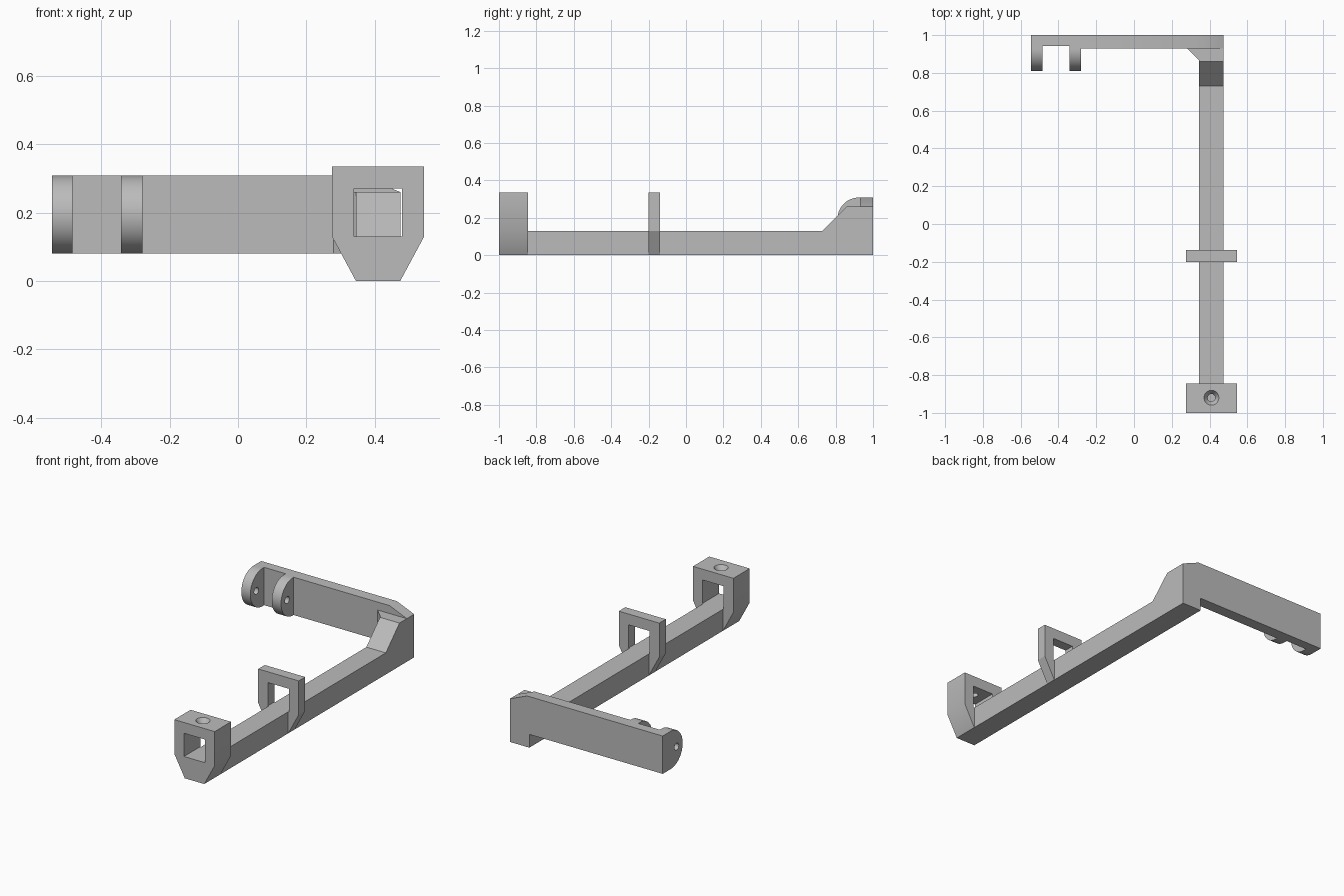
import bpy, bmesh, math
from mathutils import Vector

if "Cube" in bpy.data.objects:
    bpy.data.objects.remove(bpy.data.objects["Cube"], do_unlink=True)

grey = bpy.data.materials.new("plain grey")
grey.use_nodes = True
grey.diffuse_color = (0.5, 0.5, 0.5, 1)
grey.node_tree.nodes["Principled BSDF"].inputs["Base Color"].default_value = grey.diffuse_color


def prism(name, outline, axis, start, end):
    """Extrude a 2D outline along an axis; the outline uses the other two axes in order."""
    bm = bmesh.new()
    rest = [i for i in range(3) if i != axis]
    verts = []
    for p in outline:
        v = Vector((0, 0, 0))
        v[axis], v[rest[0]], v[rest[1]] = start, p[0], p[1]
        verts.append(bm.verts.new(v))
    face = bm.faces.new(verts)
    made = bmesh.ops.extrude_face_region(bm, geom=[face])["geom"]
    for v in made:
        if isinstance(v, bmesh.types.BMVert):
            v.co[axis] = end
    bmesh.ops.recalc_face_normals(bm, faces=bm.faces)
    mesh = bpy.data.meshes.new(name)
    bm.to_mesh(mesh)
    bm.free()
    mesh.materials.append(grey)
    obj = bpy.data.objects.new(name, mesh)
    bpy.context.collection.objects.link(obj)
    return obj


def circle(cx, cy, r, n=32):
    return [(cx + r * math.cos(2 * math.pi * i / n), cy + r * math.sin(2 * math.pi * i / n))
            for i in range(n)]


def rect(x0, x1, y0, y1):
    return [(x0, y0), (x1, y0), (x1, y1), (x0, y1)]


def cut(obj, cutter):
    cutter.hide_render = True
    cutter.hide_set(True)
    mod = obj.modifiers.new("cut", 'BOOLEAN')
    mod.operation = 'DIFFERENCE'
    mod.solver = 'EXACT'
    mod.object = cutter


def bake(obj):
    """Apply the cuts, remove the cutters and smooth the round surfaces."""
    cutters = [m.object for m in obj.modifiers]
    bpy.ops.object.select_all(action='DESELECT')
    obj.select_set(True)
    bpy.context.view_layer.objects.active = obj
    for m in list(obj.modifiers):
        bpy.ops.object.modifier_apply(modifier=m.name)
    for c in cutters:
        bpy.data.objects.remove(c, do_unlink=True)
    bpy.ops.object.shade_smooth_by_angle(angle=math.radians(30))


CX = 0.41           # centre line of the long bar
W = 0.065           # half width of the bar

# Long bar with a ramped raised end
prism("long_bar", [(-1, 0), (1, 0), (1, 0.26), (0.86, 0.26), (0.73, 0.13), (-1, 0.13)],
      0, CX - W, CX + W)

# Guide brackets wrapped around the bar
half = [(W, 0), (W, 0.13), (0.07, 0.13), (0.07, 0.27)]
outer = [(0.135, 0.335), (0.135, 0.13)]
loop = half + [(-x, z) for x, z in reversed(half)]
loop += [(-x, z) for x, z in reversed(outer)] + outer
frame = [(CX + x, z) for x, z in loop]
front = prism("front_bracket", frame, 1, -1, -0.845)
prism("middle_bracket", frame, 1, -0.2, -0.138)

# Countersunk screw hole in the top of the front bracket
sink = prism("screw_hole_cutter", circle(CX, -0.92, 0.02), 2, 0.2, 0.345)
bm = bmesh.new()
bm.from_mesh(sink.data)
top = max(bm.faces, key=lambda f: f.calc_center_median().z)
for v in top.verts:
    v.co.z = 0.305
lip = bmesh.ops.extrude_face_region(bm, geom=[top])["geom"]
bm.faces.remove(top) if top.is_valid else None
centre = Vector((CX, -0.92, 0))
for v in lip:
    if isinstance(v, bmesh.types.BMVert):
        v.co = centre + (v.co - centre) * 2.0
        v.co.z = 0.336
bmesh.ops.recalc_face_normals(bm, faces=bm.faces)
bm.to_mesh(sink.data)
bm.free()
cut(front, sink)
bake(front)

# Cross arm with a sloped corner and a shallow recess between the lugs
arm = prism("cross_arm", [(-0.545, 0.08), (CX - W, 0.08), (CX - W, 0.26), (CX + W, 0.26),
                          (0.36, 0.308), (-0.545, 0.308)], 1, 0.93, 1)
cut(arm, prism("recess_cutter", rect(-0.485, -0.342, 0.9, 0.942), 2, 0, 0.5))

# Corner gusset between bar and arm
prism("corner_gusset", [(0.28, 0.93), (CX - W, 0.93), (CX - W, 0.865)], 2, 0.08, 0.26)

# Rounded lugs with pin holes
R, ZC, YC = 0.114, 0.194, 0.924
arc = [(YC - R * math.sin(math.pi * i / 32), ZC + R * math.cos(math.pi * i / 32)) for i in range(33)]
for name, x0, x1 in (("outer_lug", -0.545, -0.485), ("inner_lug", -0.342, -0.28)):
    lug = prism(name, [(0.945, ZC + R)] + arc + [(0.945, ZC - R)], 0, x0, x1)
    cut(lug, prism("pin_cutter", circle(0.868, ZC, 0.021, 24), 0, x0 - 0.05, x1 + 0.05))
    bake(lug)
bake(arm)
